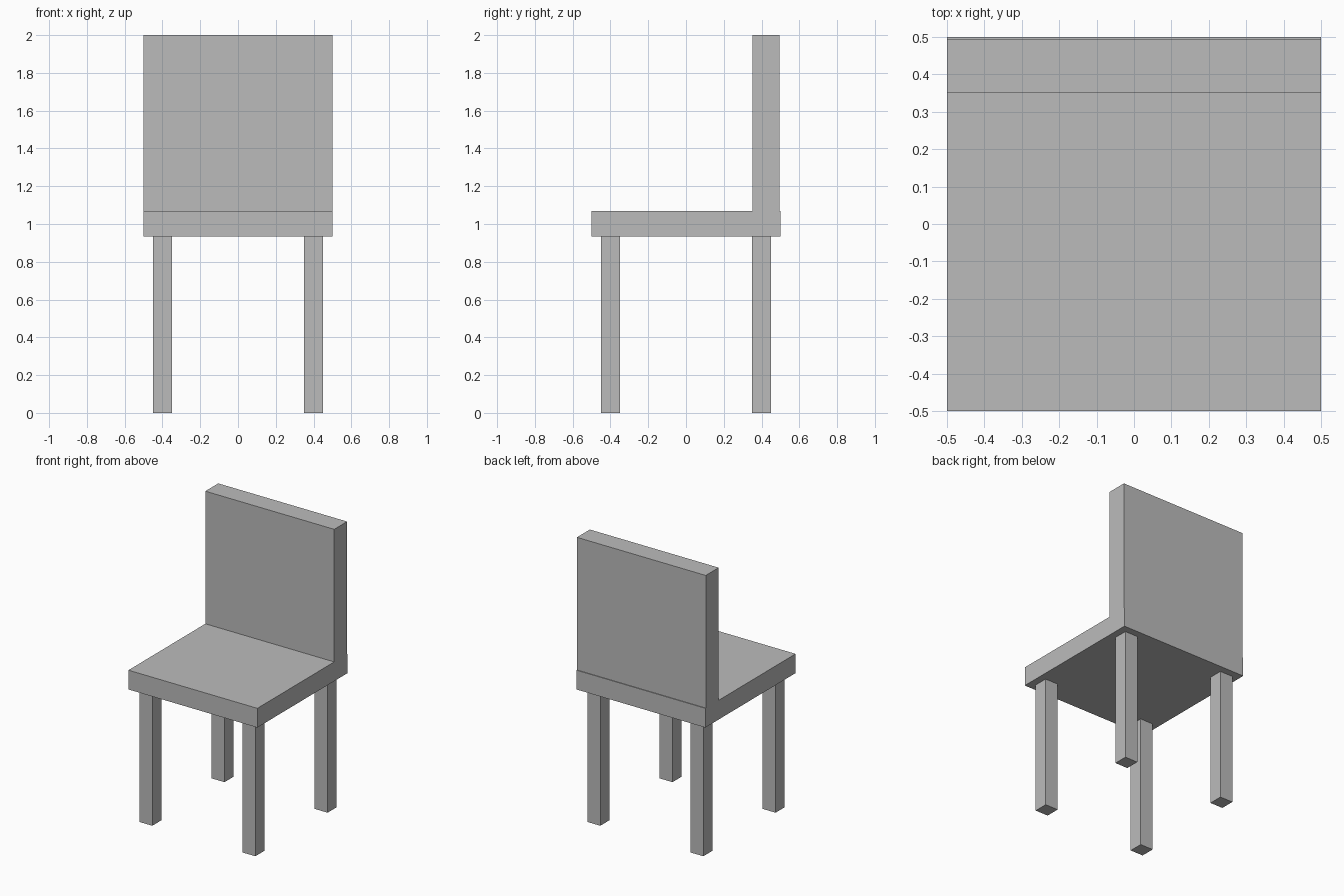
import bpy
import bmesh
from mathutils import Vector

cube = bpy.data.objects.get("Cube")
if cube:
    bpy.data.objects.remove(cube, do_unlink=True)

# Single plain grey for the whole chair
grey = bpy.data.materials.new("plain_grey")
grey.use_nodes = True
grey.diffuse_color = (0.5, 0.5, 0.5, 1)
grey.node_tree.nodes["Principled BSDF"].inputs["Base Color"].default_value = (0.5, 0.5, 0.5, 1)


def box(name, low, high):
    """Make a sharp-edged box between two opposite corners."""
    low, high = Vector(low), Vector(high)
    bm = bmesh.new()
    bmesh.ops.create_cube(bm, size=1)
    bmesh.ops.scale(bm, vec=high - low, verts=bm.verts)
    mesh = bpy.data.meshes.new(name)
    bm.to_mesh(mesh)
    bm.free()
    mesh.materials.append(grey)
    obj = bpy.data.objects.new(name, mesh)
    obj.location = (low + high) / 2
    bpy.context.collection.objects.link(obj)
    return obj


SEAT_BOTTOM, SEAT_TOP = 0.935, 1.07

# Seat slab and the backrest standing on its rear edge
box("seat", (-0.5, -0.5, SEAT_BOTTOM), (0.5, 0.5, SEAT_TOP))
box("backrest", (-0.5, 0.352, SEAT_TOP), (0.5, 0.495, 2))

# Four square legs
for side, x in (("right", -0.4), ("left", 0.4)):
    for end, y in (("front", -0.4), ("back", 0.4)):
        box(f"{end}_{side}_leg", (x - 0.05, y - 0.05, 0), (x + 0.05, y + 0.05, SEAT_BOTTOM))
